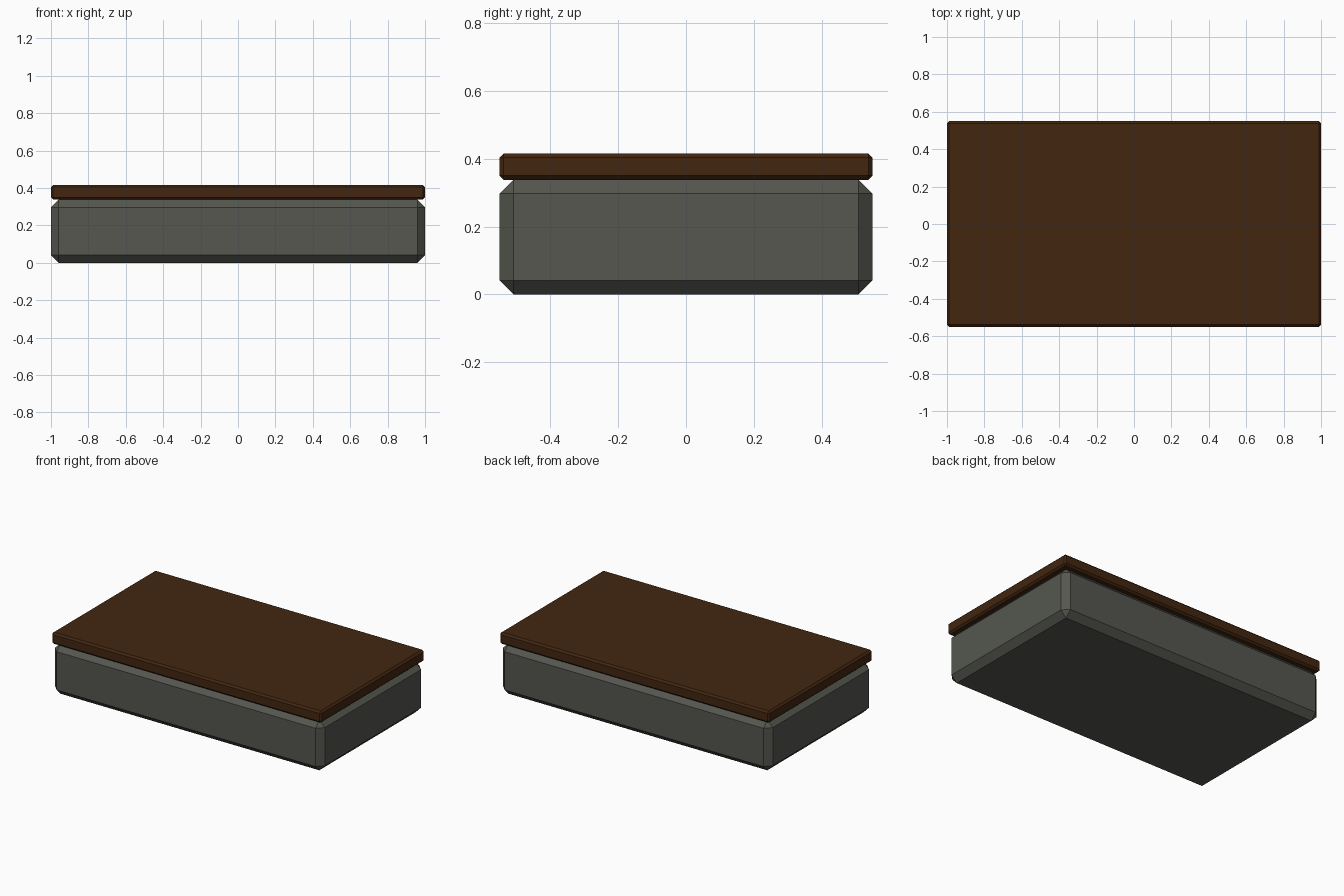
import bpy, bmesh

if "Cube" in bpy.data.objects:
    bpy.data.objects.remove(bpy.data.objects["Cube"])


def material(name, rgb):
    m = bpy.data.materials.new(name)
    m.diffuse_color = (*rgb, 1.0)
    m.use_nodes = True
    m.node_tree.nodes["Principled BSDF"].inputs["Base Color"].default_value = m.diffuse_color
    return m


def chamfered_block(name, size_x, size_y, z0, z1, chamfer, mat):
    """Box between two heights with a single flat chamfer on every edge."""
    mesh = bpy.data.meshes.new(name)
    bm = bmesh.new()
    bmesh.ops.create_cube(bm, size=1)
    bmesh.ops.scale(bm, vec=(size_x, size_y, z1 - z0), verts=bm.verts)
    bmesh.ops.translate(bm, vec=(0, 0, (z0 + z1) / 2), verts=bm.verts)
    bmesh.ops.bevel(bm, geom=bm.edges[:], offset=chamfer, segments=1,
                    affect='EDGES', profile=0.5)
    bm.to_mesh(mesh)
    bm.free()
    mesh.materials.append(mat)
    ob = bpy.data.objects.new(name, mesh)
    bpy.context.collection.objects.link(ob)
    return ob


stone = material("grey stone", (0.09, 0.095, 0.078))
wood = material("dark wood", (0.055, 0.019, 0.005))

# Heavy stone base with broad chamfers
chamfered_block("stone_base", 2.0, 1.1, 0.0, 0.338, 0.041, stone)
# Thin wooden slab lying on top
chamfered_block("wooden_top", 2.0, 1.1, 0.338, 0.416, 0.012, wood)
